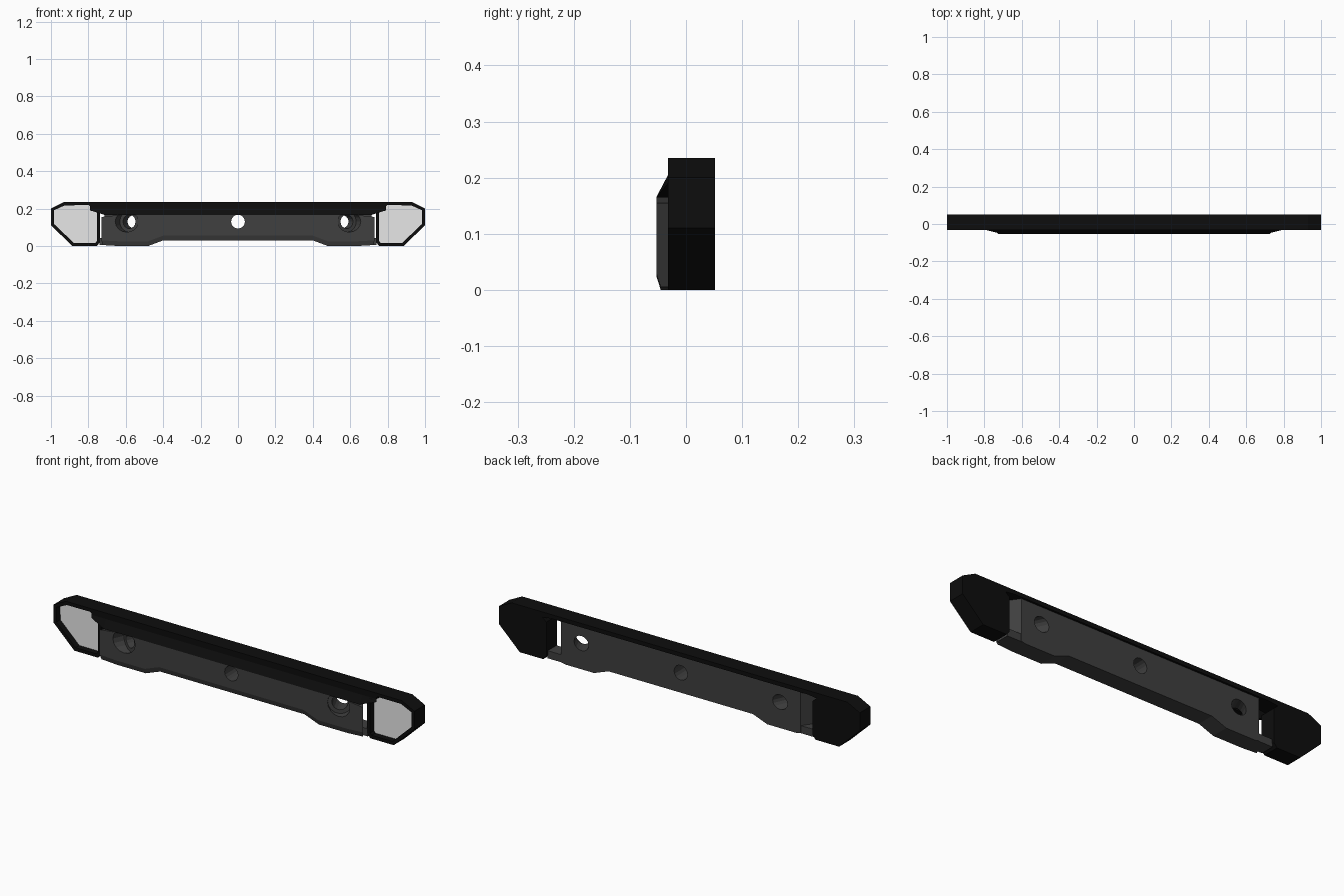
import bpy, bmesh, math
from mathutils import Matrix, Vector

if "Cube" in bpy.data.objects:
    bpy.data.objects.remove(bpy.data.objects["Cube"], do_unlink=True)


def material(name, v):
    m = bpy.data.materials.new(name)
    m.use_nodes = True
    m.diffuse_color = (v, v, v, 1)
    bsdf = m.node_tree.nodes["Principled BSDF"]
    bsdf.inputs["Base Color"].default_value = (v, v, v, 1)
    bsdf.inputs["Roughness"].default_value = 0.7
    return m


black = material("black_plastic", 0.004)
grey = material("dark_grey_plastic", 0.05)
white = material("light_lens", 0.8)


def make(name, bm, *mats):
    bmesh.ops.recalc_face_normals(bm, faces=bm.faces)
    mesh = bpy.data.meshes.new(name)
    bm.to_mesh(mesh)
    bm.free()
    ob = bpy.data.objects.new(name, mesh)
    bpy.context.collection.objects.link(ob)
    for m in mats:
        mesh.materials.append(m)
    return ob


def loft(name, sections, mat):
    """Skin equal rings of points and cap both ends."""
    bm = bmesh.new()
    rings = [[bm.verts.new(p) for p in s] for s in sections]
    n = len(rings[0])
    for a, b in zip(rings, rings[1:]):
        for i in range(n):
            j = (i + 1) % n
            bm.faces.new((a[i], a[j], b[j], b[i]))
    bm.faces.new(rings[0])
    bm.faces.new(rings[-1])
    return make(name, bm, mat)


def mirrored(half):
    """Complete a list of sections given from the +x end to the inside."""
    return half + [[(-x, y, z) for x, y, z in s] for s in reversed(half)]


FRONT, FACE, BACK, TOP = -0.053, -0.032, 0.052, 0.235


# Central bar: raised bottom in the middle, slanted ends
def bar_section(x, bottom, top, slant=0):
    ring = [(FRONT, top), (-0.03, top), (-0.03, 0.215), (0.042, 0.215),
            (0.042, bottom), (-0.045, bottom), (FRONT, bottom + 0.025)]
    return [(x - slant * (y - FRONT), y, z) for y, z in ring]


bar = loft("central_bar", mirrored([
    bar_section(0.73, 0.005, 0.155, 0.7),
    bar_section(0.64, 0, 0.165),
    bar_section(0.48, 0, 0.165),
    bar_section(0.40, 0.03, 0.165)]), grey)


# Holes through the bar; the outer pair is angled and counterbored
def cut(radius, sides, x, angle, start, end):
    axis = Vector((math.sin(angle), -math.cos(angle), 0))
    centre = Vector((x, 0, 0.13)) + axis * (start + end) / 2
    rot = axis.to_track_quat('Z', 'Y').to_matrix().to_4x4()
    bm = bmesh.new()
    bmesh.ops.create_cone(bm, cap_ends=True, segments=sides, radius1=radius,
                          radius2=radius, depth=end - start,
                          matrix=Matrix.Translation(centre) @ rot)
    cutter = make("hole_cutter", bm)
    cutter.hide_render = True
    mod = bar.modifiers.new("hole", 'BOOLEAN')
    mod.operation = 'DIFFERENCE'
    mod.solver = 'EXACT'
    mod.object = cutter
    bpy.context.view_layer.objects.active = bar
    bpy.ops.object.modifier_apply(modifier=mod.name)
    bpy.data.objects.remove(cutter, do_unlink=True)


cut(0.037, 16, 0, 0, -0.2, 0.2)
for side in (-1, 1):
    tilt = side * math.radians(25)
    cut(0.037, 16, side * 0.57, tilt, -0.2, 0.2)
    cut(0.056, 16, side * 0.57, tilt, 0.027, 0.2)


# Top rail with sloped brow that fades out over the end pods
def rail_section(x, front, low, brow, lip):
    ring = [(front, low), (FACE, brow), (FACE, TOP), (BACK, TOP),
            (BACK, lip), (-0.03, lip), (-0.03, low)]
    return [(x, y, z) for y, z in ring]


loft("top_rail", mirrored([
    rail_section(0.79, FACE, 0.19, 0.205, 0.205),
    rail_section(0.71, FRONT, 0.165, 0.205, 0.215)]), black)

# Lamp pods: black housing with a recessed lens
outline = [(0.738, 0.02), (0.755, 0), (0.885, 0), (1, 0.11), (1, 0.2),
           (0.93, TOP), (0.79, TOP), (0.738, 0.19)]
for side, label in ((-1, "right"), (1, "left")):
    bm = bmesh.new()
    face = bm.faces.new([bm.verts.new((side * x, FACE, z)) for x, z in outline])
    back = bmesh.ops.extrude_face_region(bm, geom=[face], use_keep_orig=True)
    bmesh.ops.translate(bm, vec=(0, BACK - FACE, 0),
                        verts=[v for v in back["geom"]
                               if isinstance(v, bmesh.types.BMVert)])
    bmesh.ops.recalc_face_normals(bm, faces=bm.faces)
    face = min(bm.faces, key=lambda f: f.calc_center_median().y)
    bmesh.ops.inset_region(bm, faces=[face], thickness=0.018)
    lens = bmesh.ops.extrude_discrete_faces(bm, faces=[face])["faces"][0]
    bmesh.ops.translate(bm, vec=(0, 0.03, 0), verts=lens.verts)
    lens.material_index = 1
    make(label + "_lamp_pod", bm, black, white)

    # Ledge joining the bar to the pod below the slot
    bm = bmesh.new()
    bmesh.ops.create_cube(bm, size=1, matrix=Matrix.Translation(
        (side * 0.695, 0.005, 0.023)) @ Matrix.Diagonal((0.09, 0.07, 0.038, 1)))
    make(label + "_ledge", bm, grey)
